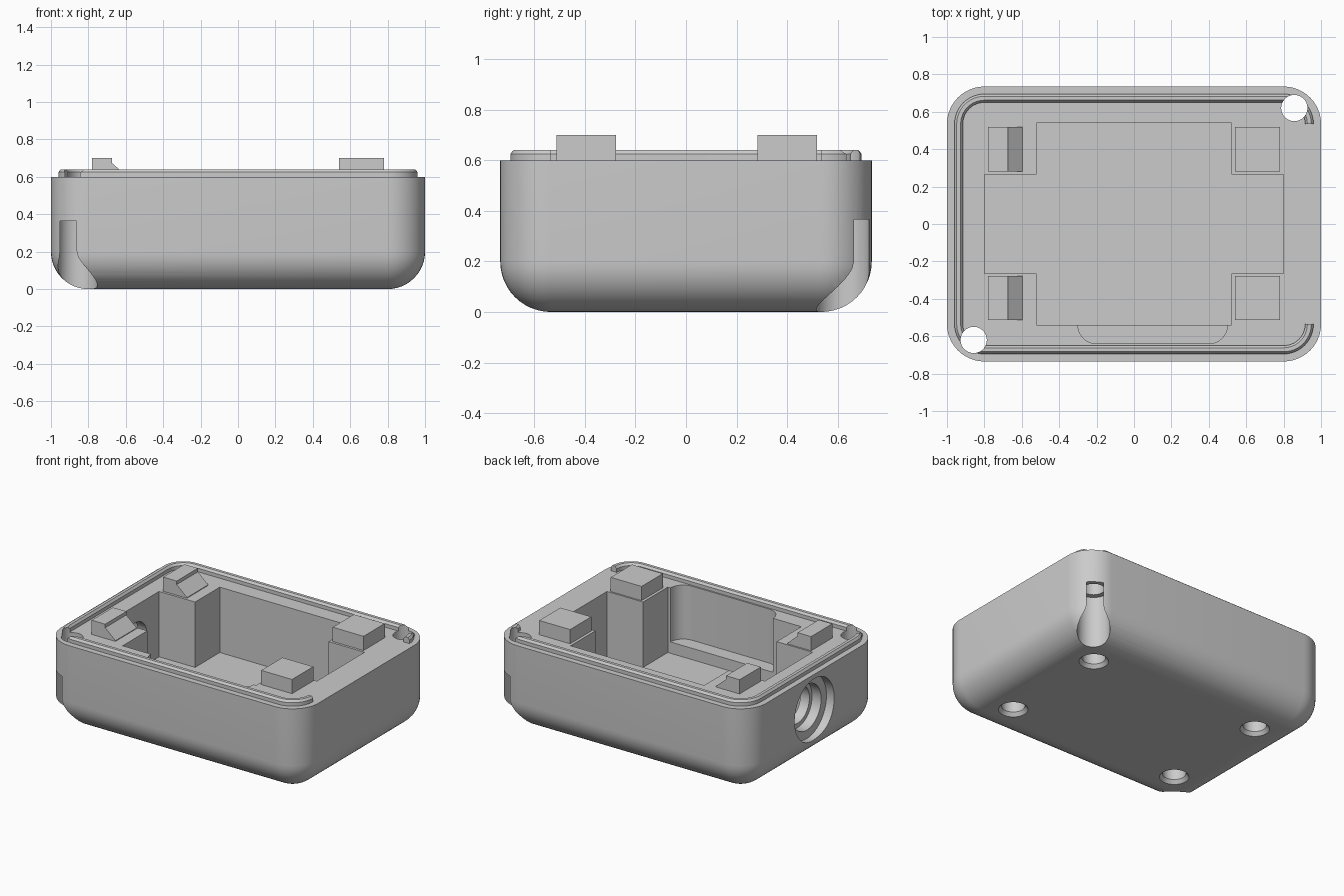
import bpy, bmesh
from math import cos, sin, pi, radians

if "Cube" in bpy.data.objects:
    bpy.data.objects.remove(bpy.data.objects["Cube"])

HX, HY, R, TOP, FLOOR = 1.0, 0.735, 0.2, 0.6, 0.14

grey = bpy.data.materials.new("plain_grey")
grey.use_nodes = True
COLOUR = (0.6, 0.6, 0.6, 1)
grey.diffuse_color = COLOUR
grey.node_tree.nodes["Principled BSDF"].inputs["Base Color"].default_value = COLOUR


def finish(name, bm):
    bmesh.ops.remove_doubles(bm, verts=bm.verts, dist=1e-5)
    bmesh.ops.recalc_face_normals(bm, faces=bm.faces)
    mesh = bpy.data.meshes.new(name)
    bm.to_mesh(mesh)
    bm.free()
    mesh.materials.append(grey)
    obj = bpy.data.objects.new(name, mesh)
    bpy.context.collection.objects.link(obj)
    return obj


def loft(name, rings, closed=True):
    """Skin a list of point rings and cap both ends."""
    bm = bmesh.new()
    rows = [[bm.verts.new(p) for p in ring] for ring in rings]
    for a, b in zip(rows, rows[1:]):
        for i in range(len(a)):
            j = (i + 1) % len(a)
            bm.faces.new((a[i], a[j], b[j], b[i]))
    bm.faces.new(rows[0])
    bm.faces.new(rows[-1])
    return finish(name, bm)


def prism(name, outline, z0, z1):
    return loft(name, [[(x, y, z) for x, y in outline] for z in (z0, z1)])


def lathe(name, centre, steps, axis="z", n=48):
    """Stack of circles; steps are (radius, distance along the axis)."""
    cx, cy, cz = centre
    rings = []
    for r, h in steps:
        ring = []
        for k in range(n):
            u, v = r * cos(2 * pi * k / n), r * sin(2 * pi * k / n)
            ring.append((cx + u, cy + v, cz + h) if axis == "z" else (cx + h, cy + u, cz + v))
        rings.append(ring)
    return loft(name, rings)


def rounded_path(inset, n=12):
    """Rounded rectangle, running from the front +x corner round to the back +x corner."""
    r = R - inset
    corners = ((1, -1, 0), (-1, -1, -90), (-1, 1, -180), (1, 1, -270))
    pts = []
    for sx, sy, start in corners:
        for k in range(n + 1):
            a = radians(start - 90 * k / n)
            pts.append((sx * (HX - R) + r * cos(a), sy * (HY - R) + r * sin(a)))
    return pts


def cut(target, cutter):
    mod = target.modifiers.new("cut", "BOOLEAN")
    mod.operation, mod.solver, mod.object = "DIFFERENCE", "EXACT", cutter
    bpy.context.view_layer.objects.active = target
    bpy.ops.object.modifier_apply(modifier=mod.name)


# Case with rolled lower edges
levels = []
for k in range(13):
    a = radians(90 * k / 12)
    levels.append((min(R * (1 - sin(a)), R - 0.001), R * (1 - cos(a))))
levels.append((0, TOP))
case = loft("case", [[(x, y, z) for x, y in rounded_path(i)] for i, z in levels])

# Open ridge on the rim, missing along the +x side
section = ((0.04, 0.595), (0.04, 0.625), (0.052, 0.64),
           (0.073, 0.64), (0.085, 0.625), (0.085, 0.595))
tracks = [[(x, y, z) for x, y in rounded_path(i)] for i, z in section]
ridge = loft("rim_ridge", list(zip(*tracks)))

cutters = []

# Cross-shaped cavity
ax, ay, bx, by = 0.8, 0.265, 0.52, 0.54
quarter = [(ax, ay), (bx, ay), (bx, by)]
outline = (quarter + [(-x, y) for x, y in reversed(quarter)]
           + [(-x, -y) for x, y in quarter] + [(x, -y) for x, y in reversed(quarter)])
cutters.append(prism("cavity_cutter", outline, FLOOR, 0.8))

# Rounded pocket in the front wall
outline = [(0.5, -0.5), (-0.3, -0.5)]
for cx, start in ((-0.2, 180), (0.4, 270)):
    for k in range(9):
        a = radians(start + 90 * k / 8)
        outline.append((cx + 0.1 * cos(a), -0.54 + 0.1 * sin(a)))
cutters.append(prism("pocket_cutter", outline, 0.22, 0.8))

# Stepped round port through the -x wall
port = ((0.22, -0.1), (0.22, 0.06), (0.16, 0.06), (0.16, 0.13), (0.13, 0.13), (0.13, 0.3))
cutters.append(lathe("port_cutter", (-HX, 0, 0.35), port, axis="x"))

# Blind screw holes underneath
for sx in (1, -1):
    for sy in (1, -1):
        hole = ((0.11, -0.02), (0.075, 0.025), (0.075, 0.35))
        cutters.append(lathe("screw_hole_cutter", (sx * 0.67, sy * 0.4, 0), hole))

# Through holes in two opposite corners, wider below and breaking the wall
for s in (1, -1):
    hole = ((0.105, -0.1), (0.105, 0.365), (0.07, 0.365), (0.07, 0.8))
    drill = lathe("corner_hole_cutter", (s * 0.857, s * 0.62, 0), hole)
    cut(ridge, drill)
    cutters.append(drill)

for c in cutters:
    cut(case, c)
for c in cutters:
    bpy.data.objects.remove(c)

# Locating blocks on the four posts: square on +x, hooked on -x
square = ((0.54, 0.595), (0.78, 0.595), (0.78, 0.7), (0.54, 0.7))
hooked = ((-0.78, 0.595), (-0.595, 0.595), (-0.595, 0.605),
          (-0.675, 0.675), (-0.675, 0.7), (-0.78, 0.7))
for side, profile in (("left", square), ("right", hooked)):
    for end, y in (("front", -0.395), ("back", 0.4)):
        loft(f"{end}_{side}_block", [[(x, y + d, z) for x, z in profile] for d in (-0.118, 0.118)])

for obj in (case, ridge):
    bpy.ops.object.select_all(action="DESELECT")
    obj.select_set(True)
    bpy.context.view_layer.objects.active = obj
    bpy.ops.object.shade_smooth_by_angle(angle=radians(30))
